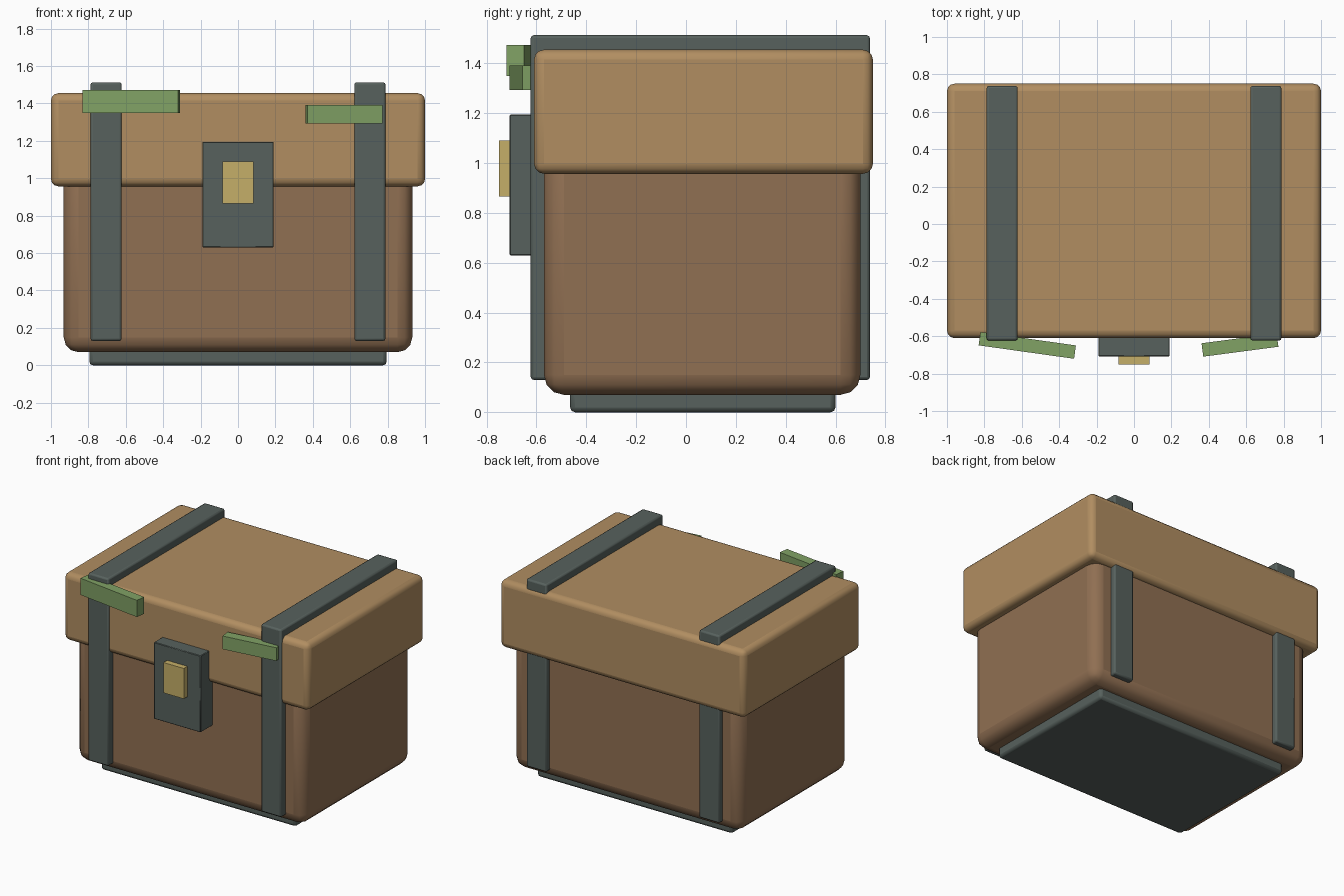
import bpy
from math import radians

if "Cube" in bpy.data.objects:
    bpy.data.objects.remove(bpy.data.objects["Cube"])


def material(name, rgb):
    m = bpy.data.materials.new(name)
    m.diffuse_color = (*rgb, 1)
    m.use_nodes = True
    m.node_tree.nodes["Principled BSDF"].inputs["Base Color"].default_value = m.diffuse_color
    return m


BROWN = material("dark_wood", (0.28, 0.16, 0.085))
TAN = material("light_wood", (0.44, 0.27, 0.12))
IRON = material("iron", (0.095, 0.12, 0.11))
BRASS = material("brass", (0.56, 0.43, 0.14))
GREEN = material("moss", (0.22, 0.36, 0.13))


def block(name, lo, hi, mat, bevel=0.0, segments=2, turn=0.0):
    """Box between two corners, optionally turned about z and rounded."""
    centre = [(a + b) / 2 for a, b in zip(lo, hi)]
    bpy.ops.mesh.primitive_cube_add(size=1, location=centre)
    ob = bpy.context.object
    ob.name = name
    ob.scale = [b - a for a, b in zip(lo, hi)]
    bpy.ops.object.transform_apply(location=False, rotation=False, scale=True)
    ob.rotation_euler.z = radians(turn)
    ob.data.materials.append(mat)
    if bevel:
        mod = ob.modifiers.new("rounded_edges", 'BEVEL')
        mod.width = bevel
        mod.segments = segments
        bpy.ops.object.shade_smooth_by_angle(angle=radians(40))
    return ob


# Chest body, overhanging lid and foot plate
block("chest_body", (-0.932, -0.57, 0.07), (0.932, 0.70, 1.06), BROWN, 0.08, 3)
block("lid", (-1, -0.61, 0.957), (1, 0.75, 1.455), TAN, 0.04, 3)
block("base_plate", (-0.795, -0.465, 0), (0.795, 0.60, 0.13), IRON, 0.02, 2)

# Iron straps
for side, x in (("left", -0.705), ("right", 0.705)):
    block(f"{side}_strap", (x - 0.083, -0.623, 0.13), (x + 0.083, 0.738, 1.513),
          IRON, 0.012, 2)

# Lock plate and brass latch
block("lock_plate", (-0.191, -0.708, 0.63), (0.191, -0.55, 1.195), IRON, 0.004, 1)
block("latch", (-0.083, -0.75, 0.866), (0.083, -0.66, 1.09), BRASS)

# Moss strips across the front of the lid
block("left_moss", (-0.828, -0.685, 1.35), (-0.313, -0.613, 1.473), GREEN, turn=-8)
block("right_moss", (0.364, -0.683, 1.294), (0.769, -0.611, 1.391), GREEN, turn=7.5)
